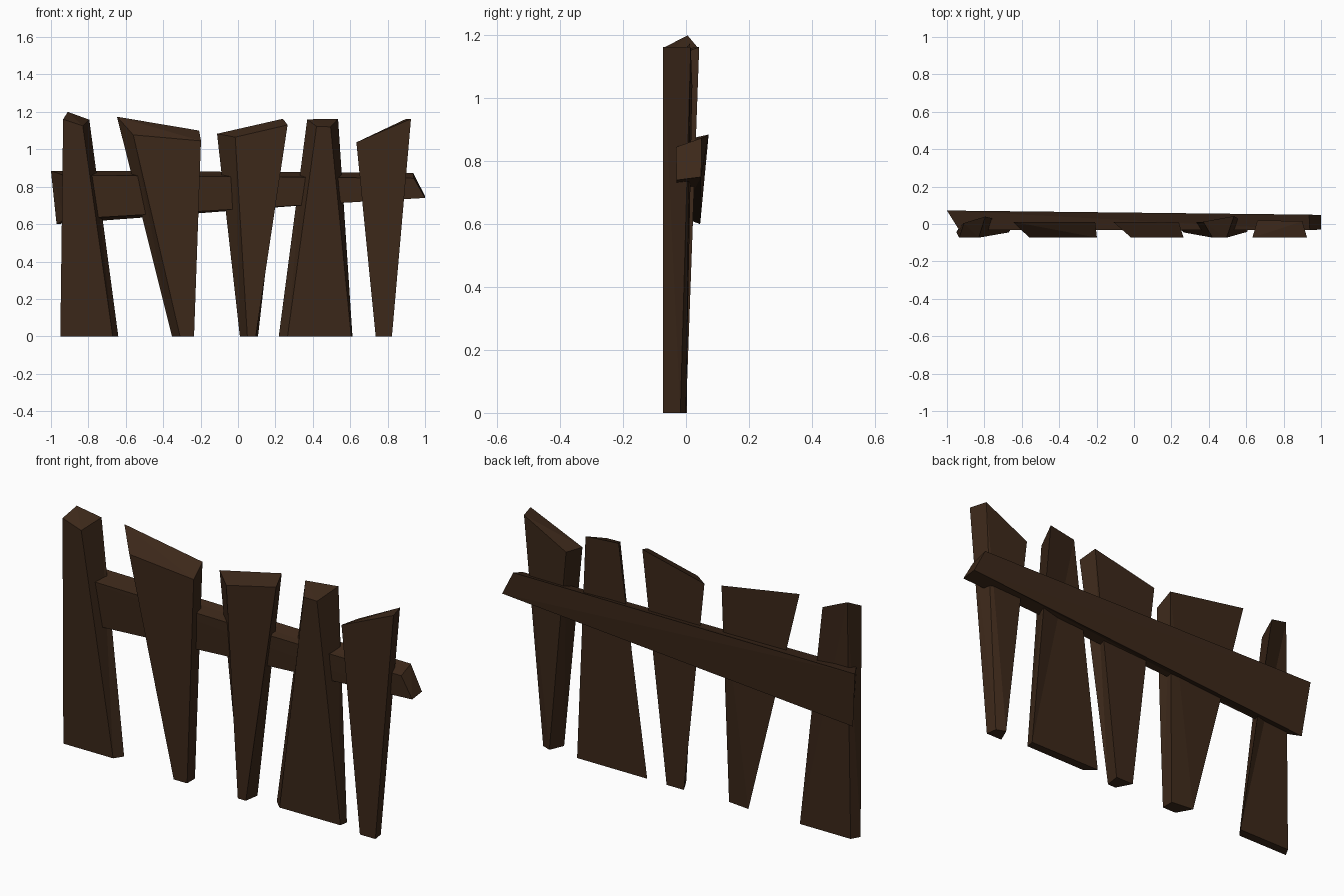
import bpy, bmesh

if "Cube" in bpy.data.objects:
    bpy.data.objects.remove(bpy.data.objects["Cube"])

wood = bpy.data.materials.new("dark_wood")
wood.diffuse_color = (0.045, 0.021, 0.01, 1)
wood.use_nodes = True
wood.node_tree.nodes["Principled BSDF"].inputs["Base Color"].default_value = wood.diffuse_color


def board(name, start, end):
    """Low-poly board: four corners at one end joined to four at the other."""
    bm = bmesh.new()
    a = [bm.verts.new(p) for p in start]
    b = [bm.verts.new(p) for p in end]
    bm.faces.new(a)
    bm.faces.new(b[::-1])
    for i in range(4):
        j = (i + 1) % 4
        bm.faces.new((a[j], a[i], b[i], b[j]))
    # split bent quads so the facets are flat
    bmesh.ops.connect_verts_nonplanar(bm, angle_limit=0.02, faces=bm.faces[:])
    bmesh.ops.recalc_face_normals(bm, faces=bm.faces[:])
    mesh = bpy.data.meshes.new(name)
    bm.to_mesh(mesh)
    bm.free()
    mesh.materials.append(wood)
    obj = bpy.data.objects.new(name, mesh)
    bpy.context.collection.objects.link(obj)


def picket(name, foot, head):
    """Foot corners are (x, y) on the ground, head corners are (x, y, z)."""
    board(name, [(x, y, 0) for x, y in foot], head)


# Pickets, corners in order: front left, front right, back right, back left
picket("picket_1",
       [(-.95, -.045), (-.67, -.045), (-.64, 0), (-.925, 0)],
       [(-.935, -.073, 1.16), (-.83, -.073, 1.125), (-.795, .04, 1.158), (-.91, .005, 1.2)])
picket("picket_2",
       [(-.31, -.073), (-.235, -.073), (-.235, -.01), (-.353, .003)],
       [(-.56, -.073, 1.077), (-.198, -.073, 1.045), (-.208, .012, 1.1), (-.647, .012, 1.174)])
picket("picket_3",
       [(.05, -.073), (.095, -.073), (.107, .003), (.01, .003)],
       [(-.015, -.073, 1.065), (.265, -.073, 1.13), (.24, .008, 1.163), (-.112, .012, 1.083)])
picket("picket_4",
       [(.265, -.045), (.605, -.042), (.612, 0), (.218, 0)],
       [(.42, -.073, 1.122), (.495, -.073, 1.12), (.535, .042, 1.163), (.37, .012, 1.16)])
picket("picket_5",
       [(.736, -.073), (.823, -.073), (.815, -.018), (.768, 0)],
       [(.633, -.073, 1.037), (.925, -.073, 1.163), (.9, .015, 1.163), (.66, .02, 1.04)])

# Tapering cross rail, corners: front bottom, front top, back top, back bottom
board("cross_rail",
      [(-.925, -.02, .625), (-.935, -.032, .862), (-1, .072, .885), (-.97, .045, .6)],
      [(1, -.03, .74), (.94, -.032, .845), (.936, .05, .874), (1, .048, .75)])
